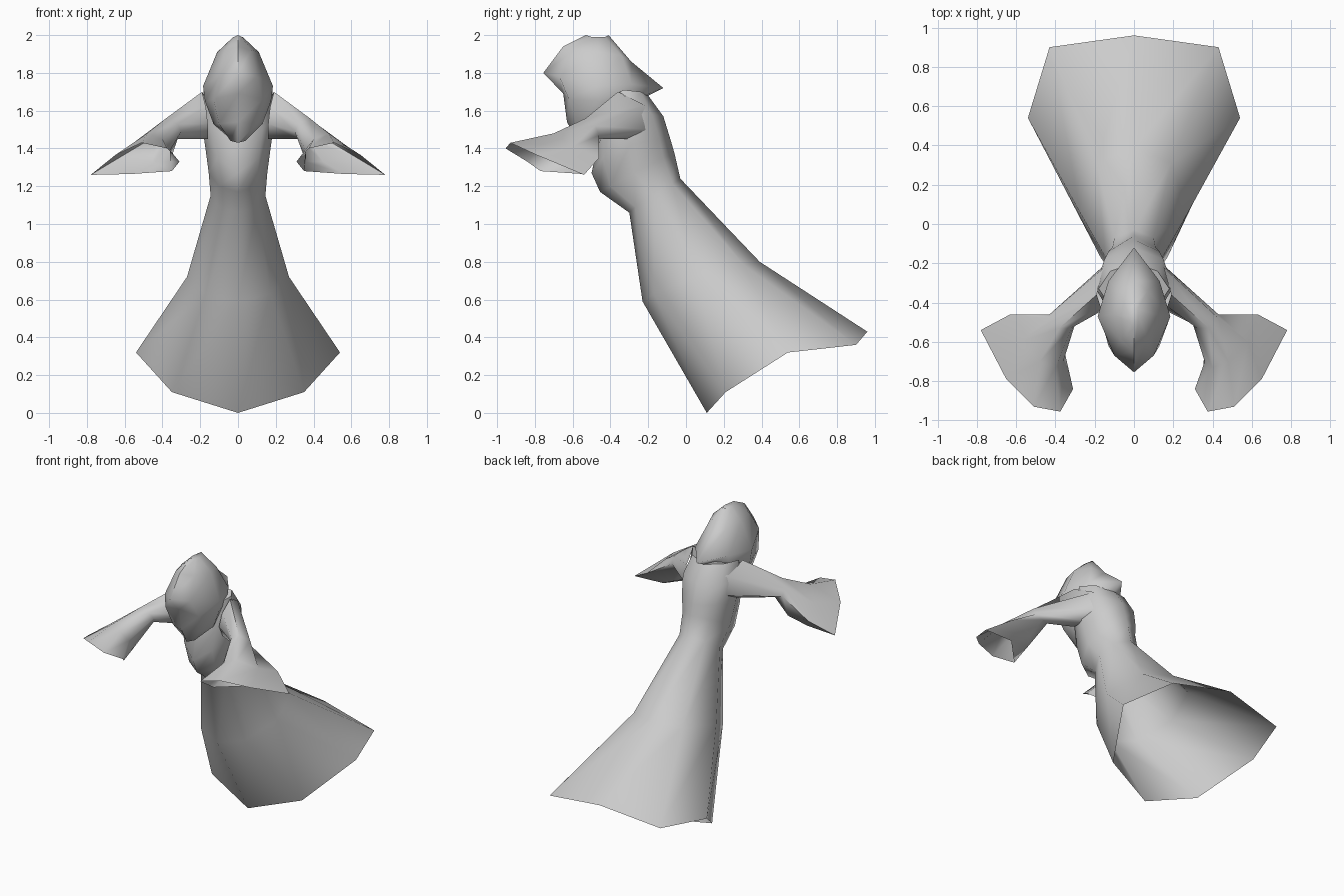
import bpy
import bmesh
import math

grey = bpy.data.materials.new("cloth grey")
grey.diffuse_color = (0.6, 0.6, 0.6, 1)


def loft(name, rings, cap_start=False, cap_end=False, sides=(1,)):
    """Skin closed rings of points; sides lists the x signs to build."""
    bm = bmesh.new()
    for s in sides:
        loops = [[bm.verts.new((s * x, y, z)) for x, y, z in r] for r in rings]
        for a, b in zip(loops, loops[1:]):
            n = len(a)
            for i in range(n):
                j = (i + 1) % n
                f = (a[i], a[j], b[j], b[i])
                bm.faces.new(f if s > 0 else f[::-1])
        for on, loop in ((cap_start, loops[0][::-1]), (cap_end, loops[-1])):
            if on:
                bm.faces.new(loop if s > 0 else loop[::-1])
    me = bpy.data.meshes.new(name)
    bm.to_mesh(me)
    bm.free()
    me.materials.append(grey)
    ob = bpy.data.objects.new(name, me)
    bpy.context.collection.objects.link(ob)
    bpy.ops.object.select_all(action='DESELECT')
    ob.select_set(True)
    bpy.context.view_layer.objects.active = ob
    bpy.ops.object.shade_smooth_by_angle(angle=math.radians(65))
    return ob


def full(half):
    """Complete a half ring (front centre to back centre) by mirroring in x."""
    return half + [(-x, y, z) for x, y, z in half[-2:0:-1]]


# Robe, from the open trailing hem up to the shoulders
robe = [
    [(0, .11, 0), (.35, .21, .11), (.54, .54, .32), (.43, .90, .36), (0, .96, .43)],
    [(0, -.23, .59), (.17, -.17, .63), (.27, .05, .72), (.19, .31, .78), (0, .39, .80)],
    [(0, -.30, 1.06), (.10, -.27, 1.09), (.145, -.17, 1.15), (.10, -.07, 1.21), (0, -.03, 1.24)],
    [(0, -.455, 1.17), (.10, -.40, 1.20), (.155, -.27, 1.27), (.11, -.12, 1.35), (0, -.06, 1.37)],
    [(0, -.50, 1.27), (.11, -.44, 1.35), (.175, -.30, 1.42), (.13, -.14, 1.45), (0, -.08, 1.44)],
    [(0, -.46, 1.45), (.13, -.44, 1.50), (.20, -.32, 1.58), (.15, -.18, 1.58), (0, -.12, 1.57)],
    [(0, -.45, 1.60), (.12, -.42, 1.66), (.18, -.33, 1.71), (.12, -.24, 1.70), (0, -.20, 1.68)],
]
loft("robe", [full(r) for r in robe], cap_end=True)

# Hood with peaked brow, pointed chin and a flared point at the back
hood = [
    [(0, -.57, 1.43), (.04, -.54, 1.44), (.05, -.45, 1.46), (.04, -.38, 1.48), (0, -.34, 1.48)],
    [(0, -.63, 1.54), (.10, -.58, 1.53), (.13, -.46, 1.53), (.10, -.35, 1.55), (0, -.27, 1.56)],
    [(0, -.65, 1.69), (.13, -.62, 1.66), (.175, -.46, 1.65), (.12, -.30, 1.65), (0, -.20, 1.68)],
    [(0, -.755, 1.80), (.10, -.67, 1.78), (.185, -.47, 1.73), (.13, -.29, 1.74), (0, -.12, 1.72)],
    [(0, -.65, 1.94), (.07, -.59, 1.92), (.11, -.46, 1.91), (.07, -.34, 1.89), (0, -.29, 1.86)],
    [(0, -.53, 2.0), (.02, -.50, 1.99), (.025, -.47, 1.99), (.02, -.43, 1.99), (0, -.41, 2.0)],
]
loft("hood", [full(r) for r in hood], cap_start=True, cap_end=True)

# Bell sleeves, from shoulder through elbow to the open cuff
sleeve = [
    [(.19, -.36, 1.70), (.17, -.42, 1.62), (.16, -.44, 1.53), (.16, -.40, 1.45),
     (.16, -.30, 1.45), (.14, -.20, 1.50), (.15, -.22, 1.63)],
    [(.38, -.53, 1.56), (.32, -.53, 1.53), (.30, -.51, 1.49), (.32, -.48, 1.45),
     (.37, -.46, 1.45), (.43, -.46, 1.47), (.43, -.48, 1.52)],
    [(.48, -.70, 1.48), (.40, -.73, 1.45), (.36, -.70, 1.39), (.36, -.62, 1.33),
     (.45, -.49, 1.33), (.63, -.46, 1.35), (.58, -.60, 1.41)],
    [(.51, -.93, 1.43), (.375, -.955, 1.40), (.31, -.84, 1.33), (.35, -.77, 1.28),
     (.56, -.55, 1.265), (.78, -.54, 1.26), (.65, -.79, 1.365)],
]
loft("sleeves", sleeve, sides=(1, -1))
